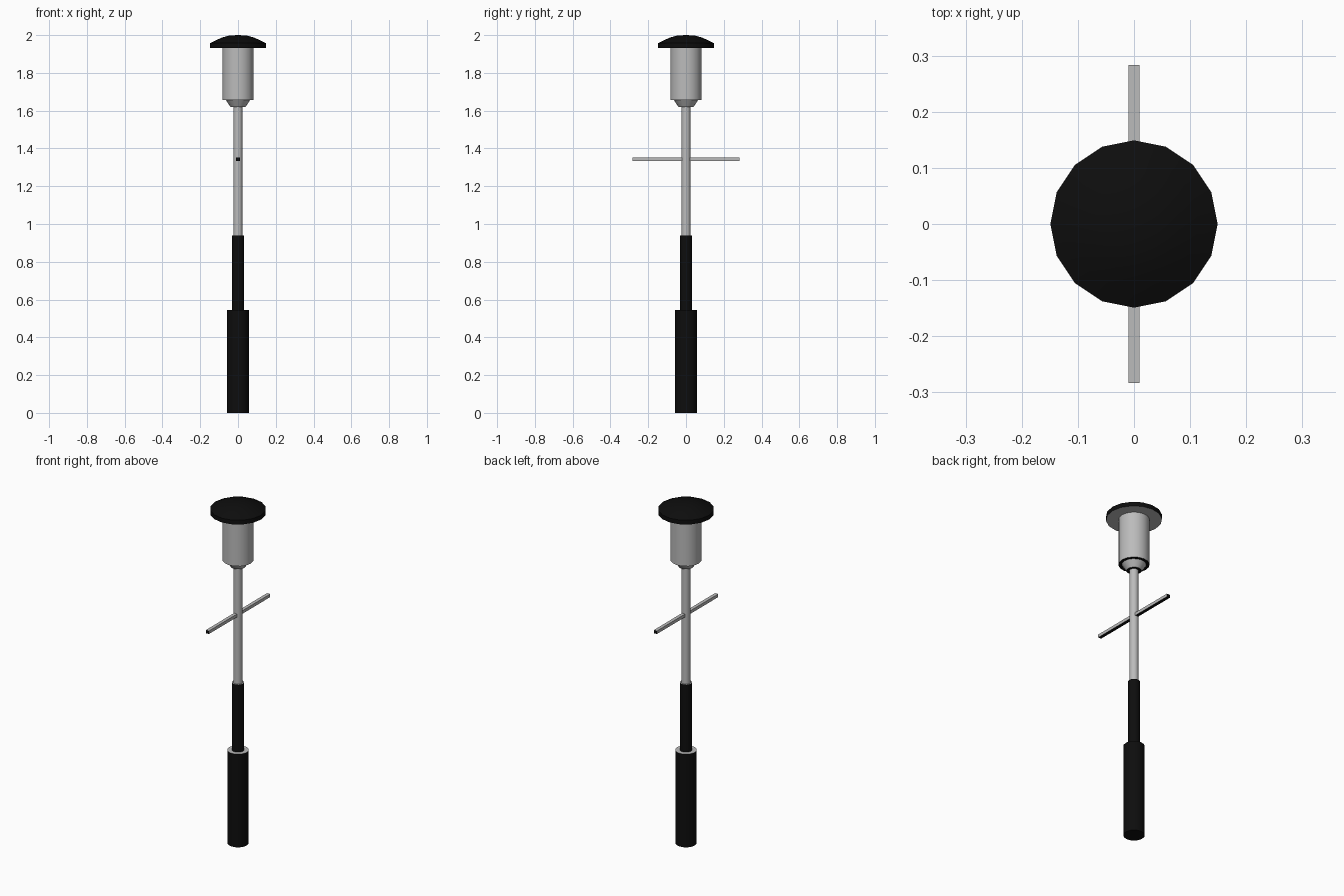
import bpy, bmesh, math

if "Cube" in bpy.data.objects:
    bpy.data.objects.remove(bpy.data.objects["Cube"])

SIDES = 16

black = bpy.data.materials.new("black_paint")
black.diffuse_color = (0.004, 0.004, 0.004, 1)
black.use_nodes = True
black.node_tree.nodes["Principled BSDF"].inputs["Base Color"].default_value = black.diffuse_color
grey = bpy.data.materials.new("grey_metal")
grey.diffuse_color = (0.5, 0.5, 0.5, 1)
grey.use_nodes = True
grey.node_tree.nodes["Principled BSDF"].inputs["Base Color"].default_value = grey.diffuse_color


def finish(name, bm):
    mesh = bpy.data.meshes.new(name)
    bm.to_mesh(mesh)
    bm.free()
    mesh.materials.append(grey)
    mesh.materials.append(black)
    obj = bpy.data.objects.new(name, mesh)
    bpy.context.collection.objects.link(obj)
    return obj


def lathe(name, profile, dark):
    """Turn (radius, z) points round z; dark lists the black profile segments."""
    bm = bmesh.new()
    rings = [[bm.verts.new((r * math.cos(a), r * math.sin(a), z))
              for a in (math.tau * i / SIDES for i in range(SIDES))]
             for r, z in profile]
    for s, (lo, hi) in enumerate(zip(rings, rings[1:])):
        for i in range(SIDES):
            j = (i + 1) % SIDES
            face = bm.faces.new((lo[i], lo[j], hi[j], hi[i]))
            face.material_index = int(s in dark)
    bmesh.ops.remove_doubles(bm, verts=bm.verts, dist=1e-5)
    obj = finish(name, bm)
    bpy.ops.object.select_all(action='DESELECT')
    bpy.context.view_layer.objects.active = obj
    obj.select_set(True)
    bpy.ops.object.shade_smooth_by_angle(angle=math.radians(30))
    return obj


# Post: thick base, sleeve and slim pole
lathe("base", [(0, 0), (0.057, 0), (0.057, 0.545), (0.032, 0.545)], {0, 1})
lathe("sleeve", [(0.032, 0.545), (0.032, 0.94), (0.024, 0.94)], {0})
lathe("pole", [(0.024, 0.94), (0.024, 1.62)], set())

# Lamp: tapered collar, body and domed lid
lathe("collar", [(0.024, 1.62), (0.04, 1.62), (0.065, 1.657)], {0})
lathe("lamp_body", [(0.065, 1.657), (0.083, 1.657), (0.083, 1.932)], {0})
lathe("lid", [(0, 1.932), (0.149, 1.932), (0.149, 1.957), (0.115, 1.974),
              (0.082, 1.988), (0.045, 1.998), (0, 2.0)], {1, 2, 3, 4, 5})

# Ladder bar through the pole, black on its ends and underside
bm = bmesh.new()
bmesh.ops.create_cube(bm, size=1)
bmesh.ops.scale(bm, verts=bm.verts, vec=(0.02, 0.567, 0.018))
bmesh.ops.translate(bm, verts=bm.verts, vec=(0, 0, 1.342))
bm.normal_update()
for f in bm.faces:
    f.material_index = int(abs(f.normal.y) > 0.5 or f.normal.z < -0.5)
finish("ladder_bar", bm)
